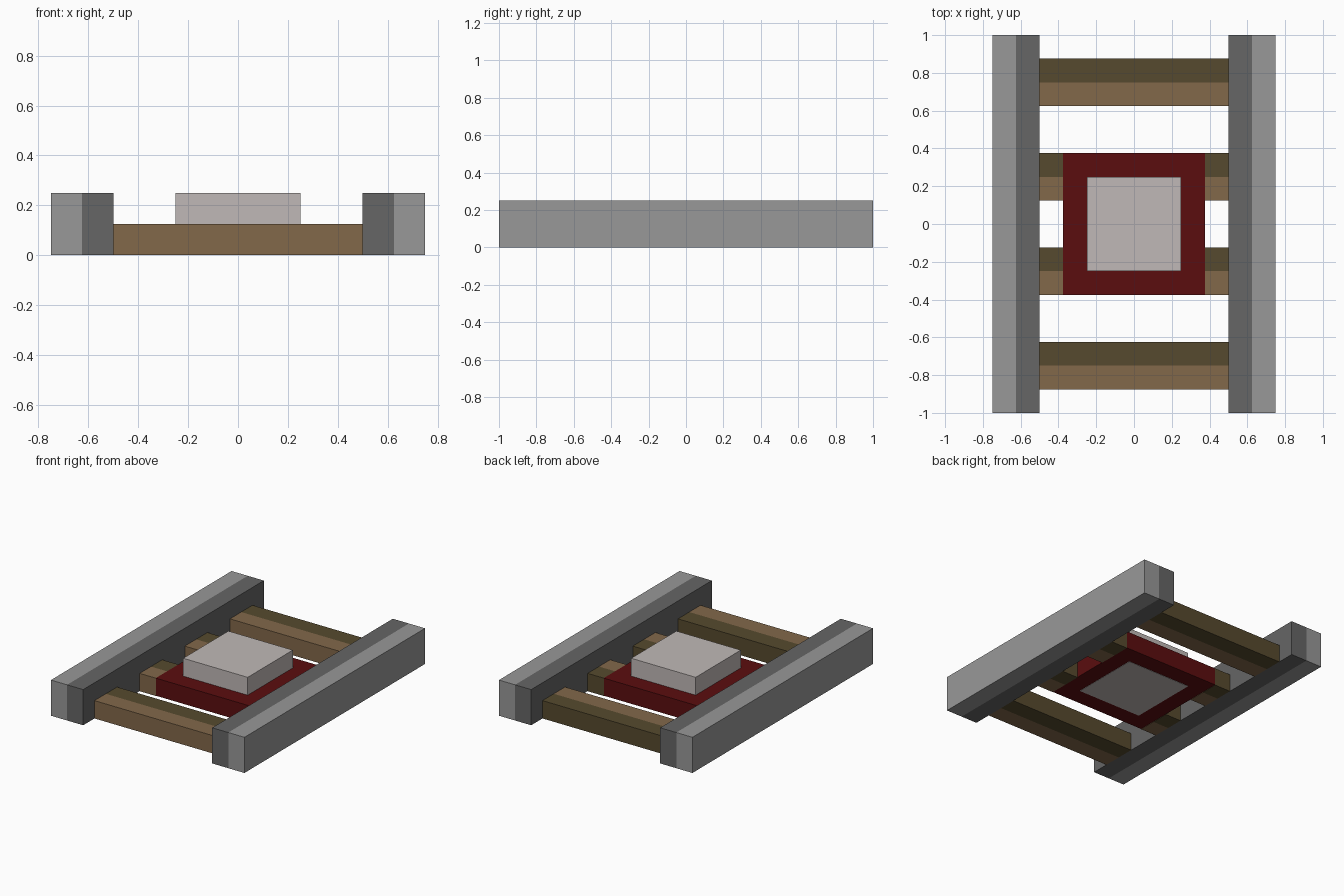
import bpy, bmesh
from mathutils import Vector

if "Cube" in bpy.data.objects:
    bpy.data.objects.remove(bpy.data.objects["Cube"])


def material(name, rgb):
    """Flat colour from 0-255 display values."""
    lin = [((c / 255 + 0.055) / 1.055) ** 2.4 if c > 10 else c / 255 / 12.92 for c in rgb]
    m = bpy.data.materials.new(name)
    m.diffuse_color = (*lin, 1)
    m.use_nodes = True
    m.node_tree.nodes["Principled BSDF"].inputs["Base Color"].default_value = m.diffuse_color
    return m


LIGHT_GREY = material("light_grey", (152, 152, 152))
DARK_GREY = material("dark_grey", (102, 102, 102))
BROWN = material("brown", (130, 104, 74))
OLIVE = material("dark_olive_brown", (86, 74, 46))
RED = material("dark_red", (91, 13, 15))
PALE = material("pale_grey", (192, 185, 183))


def box(name, lo, hi, mats, axis=None):
    """Box between two corners; with an axis it is halved, one colour per half."""
    lo, hi = Vector(lo), Vector(hi)
    mid, size = (lo + hi) / 2, hi - lo
    bm = bmesh.new()
    bmesh.ops.create_cube(bm, size=1)
    for v in bm.verts:
        v.co = mid + v.co * size
    if axis is not None:
        normal = Vector((0, 0, 0))
        normal[axis] = 1
        bmesh.ops.bisect_plane(bm, geom=bm.verts[:] + bm.edges[:] + bm.faces[:],
                               plane_co=mid, plane_no=normal)
        for f in bm.faces:
            f.material_index = int(f.calc_center_median()[axis] > mid[axis])
    mesh = bpy.data.meshes.new(name)
    bm.to_mesh(mesh)
    bm.free()
    for m in mats:
        mesh.materials.append(m)
    obj = bpy.data.objects.new(name, mesh)
    bpy.context.collection.objects.link(obj)
    return obj


# Side rails: light outer half, dark inner half
box("left_rail", (-0.75, -1, 0), (-0.5, 1, 0.25), (LIGHT_GREY, DARK_GREY), 0)
box("right_rail", (0.5, -1, 0), (0.75, 1, 0.25), (DARK_GREY, LIGHT_GREY), 0)

# Full cross beams at both ends: light front half, dark back half
for name, y in (("front_beam", -0.75), ("back_beam", 0.75)):
    box(name, (-0.5, y - 0.125, 0), (0.5, y + 0.125, 0.125), (BROWN, OLIVE), 1)

# Middle beams, visible only between the plate and the rails
for name, y in (("front_middle_beam", -0.25), ("back_middle_beam", 0.25)):
    for side, x in (("left", -0.5), ("right", 0.375)):
        box(f"{name}_{side}", (x, y - 0.125, 0), (x + 0.125, y + 0.125, 0.125),
            (BROWN, OLIVE), 1)

# Centre plate with a raised block passing through it
box("centre_plate", (-0.375, -0.375, 0.002), (0.375, 0.375, 0.125), (RED,))
box("centre_block", (-0.25, -0.25, 0), (0.25, 0.25, 0.25), (PALE,))
